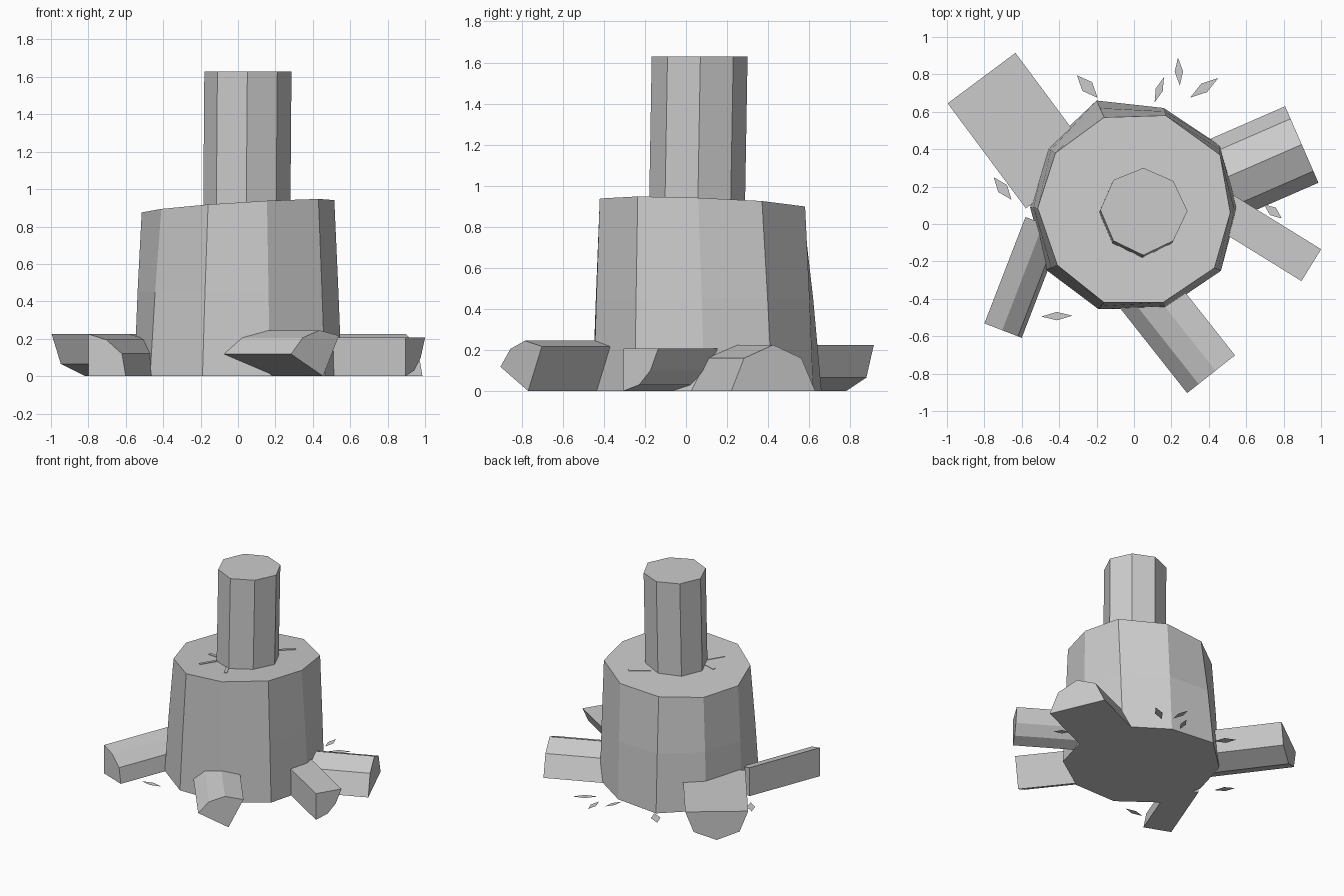
import bpy
from mathutils import Vector

if "Cube" in bpy.data.objects:
    bpy.data.objects.remove(bpy.data.objects["Cube"])


def make(name, verts, faces):
    me = bpy.data.meshes.new(name)
    me.from_pydata([tuple(v) for v in verts], [], faces)
    me.update()
    ob = bpy.data.objects.new(name, me)
    bpy.context.collection.objects.link(ob)
    return ob


def loft(name, rings):
    """Join equal-length counter-clockwise rings, bottom to top, and cap both ends."""
    n = len(rings[0])
    faces = [tuple(reversed(range(n)))]
    for r in range(len(rings) - 1):
        a, b = r * n, (r + 1) * n
        faces += [(a + i, a + (i + 1) % n, b + (i + 1) % n, b + i) for i in range(n)]
    last = (len(rings) - 1) * n
    faces.append(tuple(range(last, last + n)))
    return make(name, [v for ring in rings for v in ring], faces)


def top_z(x, y):
    """Height of the slightly tilted top of the body."""
    return 0.908 + 0.063 * x - 0.04 * (y - 0.08)


# ten-sided tapered stump body
base = [(-.2, .66), (-.465, .41), (-.555, .09), (-.47, -.245), (-.19, -.455),
        (.17, -.45), (.465, -.25), (.555, .09), (.46, .42), (.16, .62)]
top = [(-.16, .57), (-.42, .38), (-.515, .085), (-.41, -.22), (-.16, -.42),
       (.155, -.42), (.43, -.235), (.515, .06), (.46, .37), (.17, .58)]
mid = [(b[0] * .55 + t[0] * .45, b[1] * .55 + t[1] * .45, .45) for b, t in zip(base, top)]
loft("stump_body", [[(x, y, 0) for x, y in base], mid,
                    [(x, y, top_z(x, y)) for x, y in top]])

# eight-sided upper post, leaning very slightly
octagon = [(.05, .30), (-.11, .235), (-.18, .075), (-.11, -.09),
           (.05, -.167), (.21, -.09), (.286, .07), (.21, .23)]
loft("upper_post", [[(x - .006, y - .013, .88) for x, y in octagon],
                    [(x, y, 1.63) for x, y in octagon]])


# roots: a cross-section (sideways, height) pushed from the outer end to the body
def root(name, end, outward, length, section):
    d = Vector((*outward, 0)).normalized()
    side = Vector((-d.y, d.x, 0))
    outer = [Vector((*end, 0)) + side * s + Vector((0, 0, z)) for s, z in section]
    # section is counter-clockwise seen from outside
    loft(name, [[v - d * length for v in outer], outer])


root("root_back_left", (-.815, .78), (-.597, .802), .70,
     [(0, 0), (.165, .065), (.226, .225), (-.226, .225), (-.165, .065)])
root("root_back_right", (.897, .425), (.917, .40), .60,
     [(-.223, 0), (.223, 0), (.15, .16), (0, .225), (-.155, .16)])
root("root_right", (.948, -.22), (.85, -.525), .55,
     [(-.1, 0), (-.01, .03), (.055, .1), (.1, .207), (-.1, .207)])
root("root_front_right", (.412, -.803), (.62, -.785), .65,
     [(.055, 0), (.163, .217), (.03, .245), (-.085, .205), (-.163, .118)])
root("root_front_left", (-.70, -.57), (-.36, -.933), .61,
     [(-.107, 0), (.107, 0), (.085, .12), (-.005, .195), (-.107, .225)])

# fallen leaves: flat diamonds on the ground (tip, tip, width)
leaves = [((-.305, .795), (-.195, .675), .07), ((.11, .65), (.16, .785), .04),
          ((.235, .89), (.245, .74), .045), ((.30, .675), (.45, .78), .055),
          ((-.75, .25), (-.655, .13), .06), ((-.495, -.495), (-.33, -.49), .045),
          ((.695, .105), (.79, .03), .05)]
for i, (a, b, w) in enumerate(leaves):
    a, b = Vector((*a, .006)), Vector((*b, .006))
    d = (b - a).normalized()
    side = Vector((-d.y, d.x, 0)) * w / 2
    c = (a + b) / 2
    make(f"leaf_{i + 1}", [a, c - side, b, c + side], [(0, 1, 2, 3)])

# thin cracks on the top of the body, running out from the post
cracks = [((.11, .28), (.235, .385)), ((-.14, -.033), (-.24, -.012)),
          ((-.11, -.09), (-.187, -.215)), ((.02, -.155), (.073, -.26))]
for i, (a, b) in enumerate(cracks):
    a, b = Vector(a), Vector(b)
    d = (b - a).normalized()
    side = Vector((-d.y, d.x)) * .012
    ring = [a - side, b - side, b + side, a + side]
    loft(f"crack_{i + 1}", [[(p.x, p.y, top_z(*p) - .004) for p in ring],
                            [(p.x, p.y, top_z(*p) + .004) for p in ring]])
